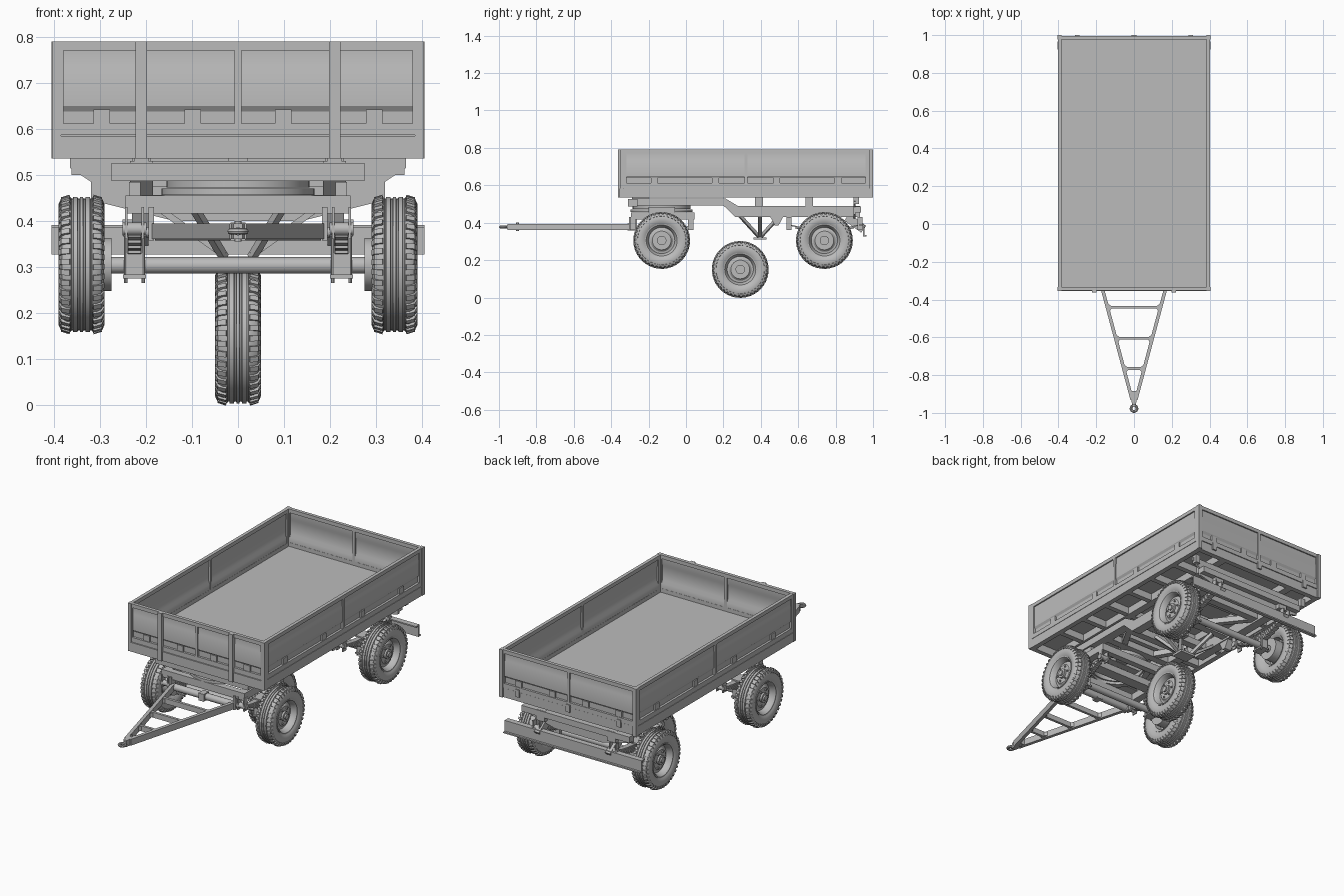
import bpy, bmesh, math
from mathutils import Vector, Matrix

if "Cube" in bpy.data.objects:
    bpy.data.objects.remove(bpy.data.objects["Cube"])

grey = bpy.data.materials.new("plain grey")
grey.diffuse_color = (0.5, 0.5, 0.5, 1)
grey.use_nodes = True
grey.node_tree.nodes["Principled BSDF"].inputs["Base Color"].default_value = grey.diffuse_color


def finish(name, bm):
    bmesh.ops.recalc_face_normals(bm, faces=bm.faces)
    me = bpy.data.meshes.new(name)
    bm.to_mesh(me)
    bm.free()
    me.materials.append(grey)
    ob = bpy.data.objects.new(name, me)
    bpy.context.collection.objects.link(ob)
    return ob


def add_box(bm, x0, x1, y0, y1, z0, z1):
    m = Matrix.Translation(((x0 + x1) / 2, (y0 + y1) / 2, (z0 + z1) / 2)) @ Matrix.Diagonal((x1 - x0, y1 - y0, z1 - z0, 1))
    bmesh.ops.create_cube(bm, size=1, matrix=m)


def boxes(name, *dims):
    bm = bmesh.new()
    for d in dims:
        add_box(bm, *d)
    return finish(name, bm)


def pair(name, x0, x1, y0, y1, z0, z1):
    return boxes(name, (x0, x1, y0, y1, z0, z1), (-x1, -x0, y0, y1, z0, z1))


def beam(name, a, b, w, h):
    a, b = Vector(a), Vector(b)
    d = (b - a).normalized()
    side = d.cross(Vector((0, 0, 1))).normalized()
    m = Matrix((side * w, d * (b - a).length, side.cross(d) * h)).transposed().to_4x4()
    bm = bmesh.new()
    bmesh.ops.create_cube(bm, size=1, matrix=Matrix.Translation((a + b) / 2) @ m)
    return finish(name, bm)


def add_rod(bm, a, b, r, n=20):
    a, b = Vector(a), Vector(b)
    m = Matrix.Translation((a + b) / 2) @ (b - a).to_track_quat('Z', 'Y').to_matrix().to_4x4()
    bmesh.ops.create_cone(bm, cap_ends=True, segments=n, radius1=r, radius2=r, depth=(b - a).length, matrix=m)


def rod(name, a, b, r, n=20):
    bm = bmesh.new()
    add_rod(bm, a, b, r, n)
    return finish(name, bm)


def prism(name, pts, axis, c0, c1):
    """Extrude a flat outline along x, y or z from c0 to c1."""
    bm = bmesh.new()
    put = {'x': lambda p, c: (c, p[0], p[1]), 'y': lambda p, c: (p[0], c, p[1]), 'z': lambda p, c: (p[0], p[1], c)}[axis]
    lo, hi = ([bm.verts.new(put(p, c)) for p in pts] for c in (c0, c1))
    bm.faces.new(lo)
    bm.faces.new(hi)
    for i in range(len(pts)):
        j = (i + 1) % len(pts)
        bm.faces.new((lo[i], lo[j], hi[j], hi[i]))
    return finish(name, bm)


def add_lathe(bm, prof, n=56, up=False):
    """Closed (radius, offset) profile turned around x, or around z."""
    rings = []
    for k in range(n):
        c, s = math.cos(2 * math.pi * k / n), math.sin(2 * math.pi * k / n)
        rings.append([bm.verts.new((r * c, r * s, a) if up else (a, r * c, r * s)) for r, a in prof])
    for k in range(n):
        p, q = rings[k], rings[(k + 1) % n]
        for i in range(len(prof)):
            j = (i + 1) % len(prof)
            bm.faces.new((p[i], p[j], q[j], q[i]))


# wheel: tyre, tread lugs, rim, hub, bolts
bm = bmesh.new()
half = [(.147, .003), (.143, .004), (.143, .008), (.147, .009), (.147, .018), (.143, .019), (.143, .022), (.146, .023),
        (.145, .033), (.138, .043), (.122, .049), (.105, .048), (.092, .043), (.084, .038)]
add_lathe(bm, half + [(r, -a) for r, a in reversed(half)], 72)
for k in range(40):
    for s in (-1, 1):
        turn = Matrix.Rotation(2 * math.pi * (k + .25 * s) / 40, 4, 'X')
        for x, r, tilt, lx, lz in ((.034, .1445, .3, .019, .009), (.0445, .136, 1.15, .015, .006)):
            m = turn @ Matrix.Translation((s * x, 0, r)) @ Matrix.Rotation(s * tilt, 4, 'Y') @ Matrix.Diagonal((lx, .012, lz, 1))
            bmesh.ops.create_cube(bm, size=1, matrix=m)
add_lathe(bm, [(.089, .044), (.089, .038), (.078, .030), (.076, -.030), (.089, -.038), (.089, -.044), (.083, -.042),
               (.072, -.032), (.071, .002), (.024, .006), (.024, .024), (.050, .024), (.060, .014), (.070, .012), (.076, .034), (.083, .043)])
add_rod(bm, (0, 0, 0), (.034, 0, 0), .025, 24)
add_rod(bm, (0, 0, 0), (.042, 0, 0), .014, 16)
for k in range(6):
    y, z = .039 * math.cos(k * math.pi / 3), .039 * math.sin(k * math.pi / 3)
    add_rod(bm, (.02, y, z), (.031, y, z), .005, 6)
wheel = finish("spare_wheel", bm)
wheel.location = (0, .29, .15)
FRONT, REAR, AXLE = -.13, .74, .305
for label, y in (("front", FRONT), ("rear", REAR)):
    for s, side in ((1, "right"), (-1, "left")):
        w = bpy.data.objects.new(f"{label}_{side}_wheel", wheel.data)
        w.location = (s * .34, y, AXLE)
        w.rotation_euler = (0, 0, 0 if s > 0 else math.pi)
        bpy.context.collection.objects.link(w)
        rod(f"{label}_{side}_brake_drum", (s * .275, y, AXLE), (s * .335, y, AXLE), .058, 32)

# cargo floor, lower frame and crossmembers
boxes("cargo_floor", (-.395, .395, -.34, .99, .576, .59))
pair("side_frame_rail", .375, .402, -.352, .99, .535, .584)
boxes("end_frame_rails", (-.402, .402, -.355, -.33, .535, .584), (-.402, .402, .965, .992, .535, .584))
boxes("floor_crossmembers", *[(-.375, .375, y - .014, y + .014, .538, .577) for y in (-.13, .05, .23, .41, .59, .77)])
pair("floor_stringer", .2, .24, -.33, .965, .536, .577)


def board(name, length, splits, place):
    """Pressed-sheet board: u along, d outward, z up; then placed on its side."""
    h = length / 2
    ob = prism(name + "_sheet", [(-.012, .605), (-.012, .638), (-.004, .65), (-.004, .728), (-.007, .736), (-.007, .775),
                                 (-.012, .775), (-.012, .738), (-.009, .728), (-.009, .654), (-.017, .64), (-.017, .605)], 'x', -h, h)
    bars = [(-h, h, -.018, 0, .77, .79), (-h, h, -.018, 0, .586, .611)]
    bars += [(u - .008, u + .008, -.018, 0, .6, .78) for u in [-h + .008, h - .008] + splits]
    edges = [-h] + splits + [h]
    for a, b in zip(edges, edges[1:]):
        bars += [(u - .018, u + .018, -.014, -.003, .61, .642) for u in (a + (b - a) * .25, a + (b - a) * .75)]
    for o in (ob, boxes(name + "_frame", *bars)):
        o.matrix_world = place


# four boards, posts
turn = Matrix.Rotation
board("right_board", 1.31, [0], Matrix.Translation((.402, .322, 0)) @ turn(math.pi / 2, 4, 'Z') @ Matrix.Diagonal((1, -1, 1, 1)))
board("left_board", 1.31, [0], Matrix.Translation((-.402, .322, 0)) @ turn(math.pi / 2, 4, 'Z'))
board("front_board", .79, [0], Matrix.Translation((0, -.352, 0)) @ Matrix.Diagonal((1, -1, 1, 1)))
board("tailgate", .79, [0], Matrix.Translation((0, .995, 0)))
pair("front_corner_post", .385, .404, -.354, -.334, .535, .79)
pair("rear_corner_post", .385, .405, .978, 1.0, .535, .79)
pair("front_board_post", .198, .223, -.363, -.345, .535, .79)
boxes("tailgate_hinges", *[(x - .012, x + .012, .985, 1.0, .56, .6) for x in (-.3, 0, .3)])

# chassis rails, stepped up over the turntable
rail = [(-.29, .53), (.21, .53), (.28, .488), (.93, .488), (.93, .43), (.265, .43), (.2, .492), (-.29, .492)]
for s, side in ((1, "right"), (-1, "left")):
    prism(f"{side}_chassis_rail", rail, 'x', s * .185, s * .235)
boxes("front_chassis_beam", (-.275, .275, -.31, -.26, .486, .526))
boxes("chassis_crossmembers", *[(-.2, .2, y - .02, y + .02, z, z + .036) for y, z in ((-.13, .494), (.03, .494), (.17, .494), (.33, .44), (.5, .44), (.74, .44))])
for s in (-1, 1):
    beam("turntable_brace", (s * .19, .2, .511), (0, -.13, .511), .03, .03)
    beam("rear_diagonal_brace", (s * .19, .74, .455), (0, .5, .455), .03, .03)
pair("front_support_pad", .195, .225, -.29, -.2, .52, .54)
boxes("tipping_post", (-.022, .022, .37, .412, .43, .575))
boxes("tipping_pads", *[(x - .02, x + .02, .64, .68, .485, .536) for x in (-.21, .21)])
outline = [(.365, .536), (.365, .515), (.32, .485), (.32, .445), (.14, .4)]
prism("rear_support_plate", outline + [(-x, z) for x, z in reversed(outline)], 'y', .895, .907)
pair("rear_tipping_hinge", .335, .362, .895, .925, .5, .545)
boxes("rear_chassis_beam", (-.32, .32, .9, .935, .455, .487))

# rear bumper on two arms
boxes("rear_bumper", (-.405, .405, .947, .955, .327, .391), (-.405, .405, .925, .955, .384, .391), (-.405, .405, .947, .966, .327, .334))
for s in (-1, 1):
    beam("bumper_arm", (s * .21, .86, .43), (s * .21, .95, .365), .03, .045)

# turntable and steering frame
for name, z0, z1, r0, r1 in (("upper_turntable_ring", .472, .494, .13, .155), ("lower_turntable_ring", .456, .47, .135, .166)):
    bm = bmesh.new()
    add_lathe(bm, [(r0, z0), (r1, z0), (r1, z1), (r0, z1)], 56, True)
    finish(name, bm).location.y = FRONT
pair("steering_frame_rail", .205, .245, -.295, .045, .416, .455)
boxes("steering_frame_crossbars", (-.245, .245, -.295, -.262, .416, .455), (-.21, .21, -.16, -.1, .42, .456), (-.21, .21, .012, .045, .416, .455))
pair("turntable_riser", .212, .237, -.2, -.06, .452, .484)

# axles, leaf springs, shackles and clamp bolts
for label, y, reach, end in (("front", FRONT, .155, .385), ("rear", REAR, .19, .392)):
    rod(f"{label}_axle", (-.3, y, .303), (.3, y, .303), .018)
    for s in (-1, 1):
        for i in range(5):
            L = reach * (1 - .17 * i)
            ts = [-1 + k / 4 for k in range(9)]
            arc = [(y + L * t, .366 - .008 * i + (end - .366) * (L * t / reach) ** 2) for t in ts]
            prism(f"{label}_spring_leaf", arc + [(a, z - .0068) for a, z in reversed(arc)], 'x', s * .225 - .014, s * .225 + .014)
        for e in (-1, 1):
            ye = y + e * reach
            boxes(f"{label}_spring_hanger", *[(s * .225 + o - .003, s * .225 + o + .003, ye - .014, ye + .014, .36, .43) for o in (-.018, .018)])
            rod(f"{label}_spring_eye", (s * .225 - .026, ye, end - .003), (s * .225 + .026, ye, end - .003), .014)
            for o in (-.019, .019):
                rod(f"{label}_clamp_bolt", (s * .225 + o, y + e * .025, .265), (s * .225 + o, y + e * .025, .375), .004, 8)
        boxes(f"{label}_spring_clamp", (s * .225 - .025, s * .225 + .025, y - .035, y + .035, .275, .283),
              (s * .225 - .016, s * .225 + .016, y - .03, y + .03, .283, .33), (s * .225 - .025, s * .225 + .025, y - .035, y + .035, .366, .374))
for s in (-1, 1):
    prism("chassis_gusset", [(.45, .432), (.52, .432), (.495, .385), (.475, .385)], 'x', s * .21 - .02, s * .21 + .02)

# spare wheel carrier
for s in (-1, 1):
    for y in (.29, .5):
        beam("spare_carrier_leg", (s * .1, y, .435), (s * .03, .395, .32), .016, .016)
    beam("spare_carrier_bar", (s * .19, .395, .44), (s * .03, .395, .325), .02, .014)
boxes("spare_carrier_foot", (-.045, .045, .36, .43, .31, .322))

# drawbar: hinge tube, ladder arms, gussets, towing eye
rod("drawbar_hinge_tube", (-.18, -.285, .375), (.18, -.285, .375), .018)
rod("drawbar_hinge_pin", (-.2, -.285, .375), (.2, -.285, .375), .011)
boxes("drawbar_centre_lug", (-.016, .016, -.312, -.27, .357, .396))
pair("drawbar_hinge_bracket", .183, .195, -.305, -.262, .357, .43)


def arm_x(y):
    return .01 + (y + .93) * .268


for s in (-1, 1):
    beam("drawbar_arm", (s * arm_x(-.29), -.29, .377), (s * arm_x(-.93), -.93, .377), .018, .034)
    for y in (-.44, -.605, -.765):
        for e in (-1, 1):
            x = arm_x(y)
            prism("drawbar_gusset", [(s * arm_x(y + e * .028), y + e * .028), (s * x, y), (s * (x - .028), y)], 'z', .366, .388)
for y in (-.44, -.605, -.765):
    boxes("drawbar_rung", (-arm_x(y), arm_x(y), y - .007, y + .007, .363, .391))
prism("drawbar_nose", [(-.022, -.885), (.022, -.885), (.01, -.955), (-.01, -.955)], 'z', .36, .394)
rod("drawbar_pin", (0, -.9, .355), (0, -.9, .4), .008, 12)
rod("towing_eye_shank", (0, -.97, .377), (0, -.93, .377), .009, 12)
bm = bmesh.new()
add_lathe(bm, [(.016 + .007 * math.cos(a * math.pi / 4), .007 * math.sin(a * math.pi / 4)) for a in range(8)], 24, True)
finish("towing_eye", bm).location = (0, -.977, .377)

for ob in bpy.data.objects:
    ob.select_set(True)
bpy.context.view_layer.objects.active = wheel
bpy.ops.object.shade_smooth_by_angle(angle=math.radians(30))
